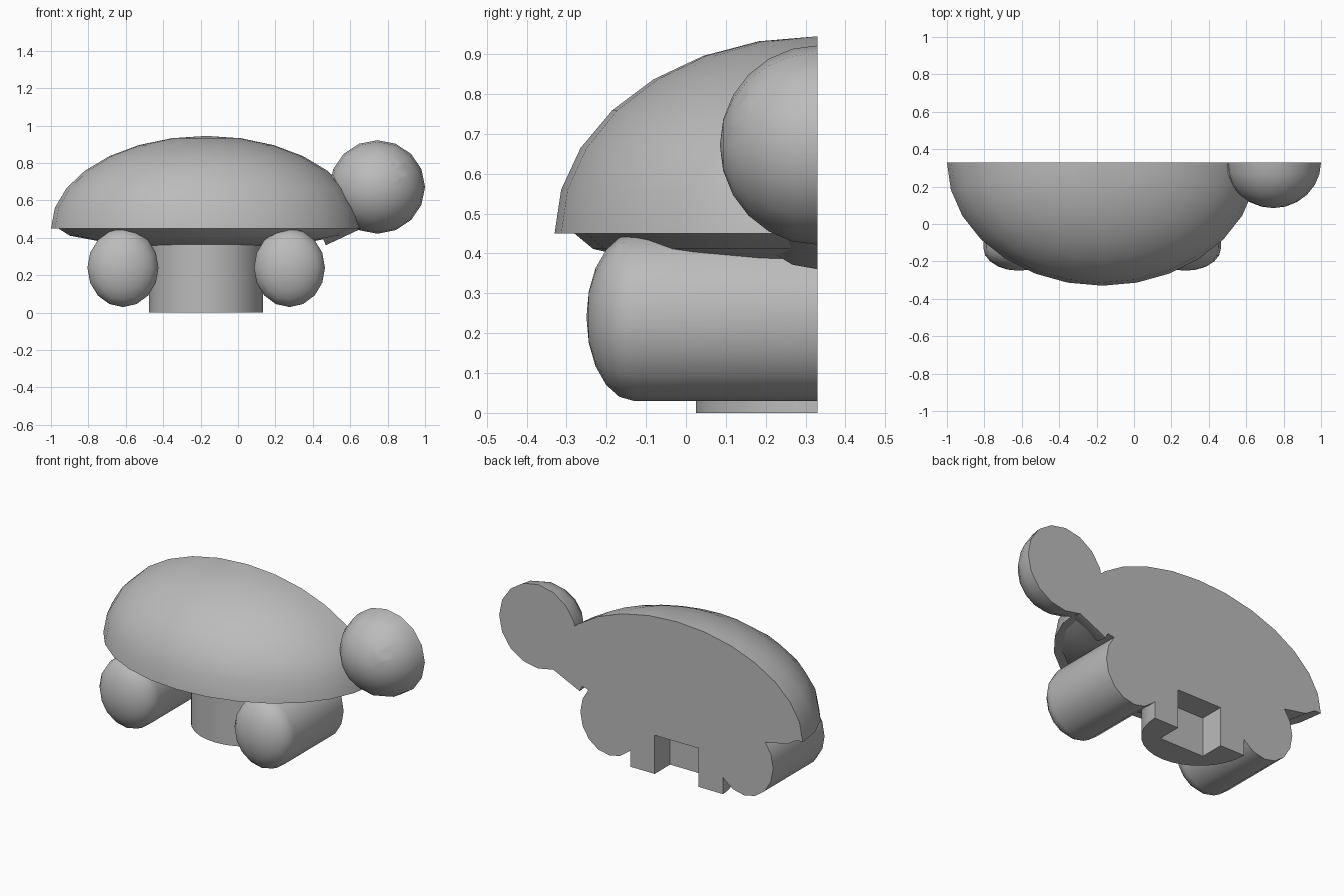
import bpy, bmesh, math
from mathutils import Matrix, Vector

old = bpy.data.objects.get("Cube")
if old:
    bpy.data.objects.remove(old, do_unlink=True)

CUT = 0.33    # flat back plane of the half model
MID = -0.17   # body centre in x
RIM = 0.45    # height of the shell rim

grey = bpy.data.materials.new("plain_grey")
grey.use_nodes = True
grey.diffuse_color = (0.5, 0.5, 0.5, 1)
grey.node_tree.nodes["Principled BSDF"].inputs["Base Color"].default_value = (0.5, 0.5, 0.5, 1)


def slice_off(bm, point, normal):
    """Remove everything on the normal side of a plane and cap the opening."""
    geom = bm.verts[:] + bm.edges[:] + bm.faces[:]
    bmesh.ops.bisect_plane(bm, geom=geom, dist=1e-5, plane_co=point,
                           plane_no=normal, clear_outer=True)
    rim = [e for e in bm.edges if e.is_boundary]
    if rim:
        bmesh.ops.holes_fill(bm, edges=rim, sides=0)


def to_object(name, bm):
    bmesh.ops.recalc_face_normals(bm, faces=bm.faces[:])
    mesh = bpy.data.meshes.new(name)
    bm.to_mesh(mesh)
    bm.free()
    mesh.materials.append(grey)
    obj = bpy.data.objects.new(name, mesh)
    bpy.context.collection.objects.link(obj)
    return obj


def ellipsoid(centre, radii, segments, rings, pole_y=False):
    bm = bmesh.new()
    bmesh.ops.create_uvsphere(bm, u_segments=segments, v_segments=rings, radius=1)
    if pole_y:
        bm.transform(Matrix.Rotation(math.pi / 2, 4, 'X'))
    bm.transform(Matrix.Translation(centre) @ Matrix.Diagonal((*radii, 1)))
    return bm


def cylinder(start, end, radius, sides):
    start, end = Vector(start), Vector(end)
    axis = end - start
    bm = bmesh.new()
    bmesh.ops.create_cone(bm, cap_ends=True, segments=sides, radius1=radius,
                          radius2=radius, depth=axis.length)
    turn = axis.to_track_quat('Z', 'Y').to_matrix().to_4x4()
    bm.transform(Matrix.Translation((start + end) / 2) @ turn)
    return bm


def half(name, bm):
    slice_off(bm, (0, CUT, 0), (0, 1, 0))
    return to_object(name, bm)


def carve(obj, bm):
    """Subtract a cutter shape and discard the cutter."""
    cutter = to_object("cutter", bm)
    cutter.hide_render = True
    mod = obj.modifiers.new("carve", 'BOOLEAN')
    mod.operation, mod.solver, mod.object = 'DIFFERENCE', 'EXACT', cutter
    bpy.context.view_layer.objects.active = obj
    bpy.ops.object.modifier_apply(modifier=mod.name)
    bpy.data.objects.remove(cutter, do_unlink=True)


# Domed shell with two peg holes in the flat back
bm = ellipsoid((MID, CUT, RIM), (0.83, 0.66, 0.495), 28, 14)
slice_off(bm, (0, 0, RIM), (0, 0, -1))
shell = half("shell", bm)
for side in (-1, 1):
    x = MID + side * 0.28
    carve(shell, cylinder((x, CUT - 0.08, 0.595), (x, CUT + 0.1, 0.595), 0.027, 6))

# Shallow belly under the shell
bm = ellipsoid((MID, CUT, RIM), (0.79, 0.61, 0.1), 20, 8)
slice_off(bm, (0, 0, RIM), (0, 0, 1))
belly = half("belly", bm)

# Legs: round-ended bars running back to the flat side
legs = []
for name, x in (("front_leg", 0.275), ("rear_leg", -0.615)):
    bm = ellipsoid((x, -0.13, 0.24), (0.19, 0.12, 0.21), 16, 10, True)
    for v in bm.verts:
        if v.co.y > -0.129:
            v.co.y += 1
            v.co.x = x + (v.co.x - x) * 1.0
    # Keep the bar full width by stretching the rear ring to the equator size
    rear = [v for v in bm.verts if v.co.y > 0.5]
    bmesh.ops.delete(bm, geom=rear, context='VERTS')
    ring = [e for e in bm.edges if e.is_boundary]
    new = bmesh.ops.extrude_edge_only(bm, edges=ring)["geom"]
    for v in new:
        if isinstance(v, bmesh.types.BMVert):
            v.co.y = CUT + 0.1
    legs.append(half(name, bm))

# Head with an eye hole running straight through
head = half("head", ellipsoid((0.745, CUT, 0.672), (0.255, 0.245, 0.25), 16, 12, True))
carve(head, cylinder((0.86, -0.2, 0.755), (0.86, CUT + 0.2, 0.755), 0.042, 6))

# Neck
neck = half("neck", cylinder((0.4, CUT, 0.51), (0.72, CUT, 0.66), 0.165, 16))

# Pedestal with a square socket in its base
pedestal = half("pedestal", cylinder((MID, CUT, 0), (MID, CUT, 0.42), 0.305, 32))
bm = bmesh.new()
bmesh.ops.create_cube(bm, size=1)
bm.transform(Matrix.Translation((MID, CUT, 0.08)) @ Matrix.Diagonal((0.29, 0.29, 0.3, 1)))
carve(pedestal, bm)

# Smooth rounded surfaces, keep the cuts crisp
bpy.ops.object.select_all(action='DESELECT')
for obj in [shell, belly, head, neck, pedestal] + legs:
    obj.select_set(True)
bpy.context.view_layer.objects.active = shell
bpy.ops.object.shade_smooth_by_angle(angle=math.radians(40))
